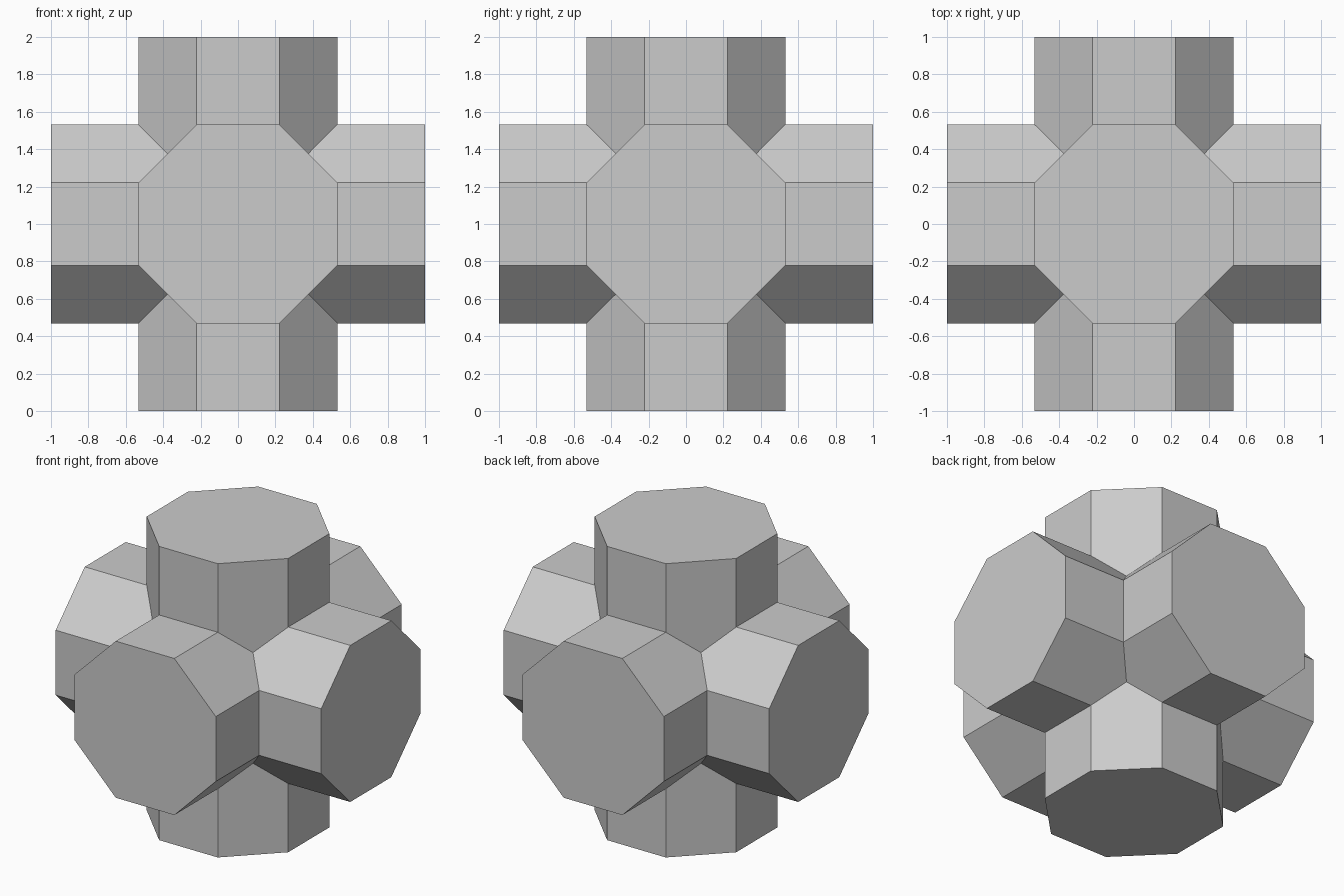
import bpy, bmesh, math
from mathutils import Matrix, Vector

cube = bpy.data.objects.get("Cube")
if cube:
    bpy.data.objects.remove(cube, do_unlink=True)

REACH = 1.0                                     # arm tip distance from the centre
FLAT = 0.533                                    # centre to flat side of the octagon
HALF = FLAT * math.tan(math.radians(22.5))      # half an octagon side
NOTCH = (FLAT + HALF) / 2                       # where three arms meet

grey = bpy.data.materials.new("plain grey")
grey.use_nodes = True
colour = (0.6, 0.6, 0.6, 1)
grey.diffuse_color = colour
grey.node_tree.nodes["Principled BSDF"].inputs["Base Color"].default_value = colour


def add_arm(bm, turn):
    """One octagonal arm along +z, mitred into its neighbours, then turned."""
    def face(points):
        bm.faces.new([bm.verts.new(turn @ Vector(p)) for p in points])

    tip = []
    for k in range(4):
        spin = Matrix.Rotation(k * math.pi / 2, 3, "Z")
        a, b, c = (spin @ Vector(p) for p in
                   ((FLAT, -HALF, 0), (FLAT, HALF, 0), (HALF, FLAT, 0)))
        low, high = Vector((0, 0, FLAT)), Vector((0, 0, REACH))
        notch = spin @ Vector((NOTCH, NOTCH, NOTCH))
        face((a + low, b + low, b + high, a + high))             # flat side
        face((b + low, notch, c + low, c + high, b + high))      # diagonal side
        tip += [a + high, b + high]
    face(tip)


# Six arms welded into one closed shell
bm = bmesh.new()
for k in range(4):
    add_arm(bm, Matrix.Rotation(k * math.pi / 2, 3, "X"))
for sign in (-1, 1):
    add_arm(bm, Matrix.Rotation(sign * math.pi / 2, 3, "Y"))
bmesh.ops.remove_doubles(bm, verts=bm.verts, dist=0.001)
bmesh.ops.recalc_face_normals(bm, faces=bm.faces)
bmesh.ops.translate(bm, verts=bm.verts, vec=(0, 0, REACH))

mesh = bpy.data.meshes.new("crossed_octagonal_prisms")
bm.to_mesh(mesh)
bm.free()
mesh.materials.append(grey)
body = bpy.data.objects.new("crossed_octagonal_prisms", mesh)
bpy.context.collection.objects.link(body)
